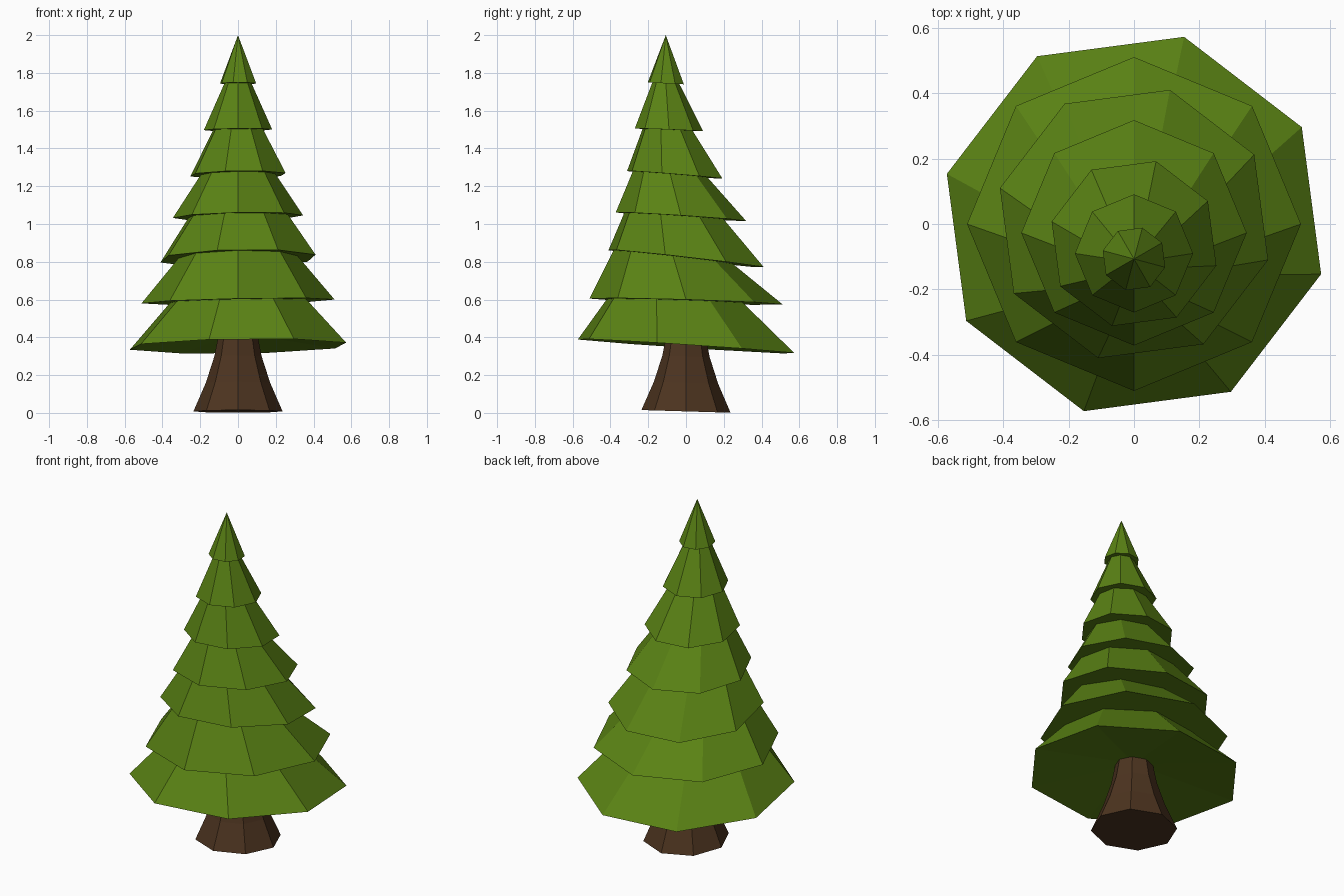
import bpy, bmesh
from math import radians, sin, cos

if "Cube" in bpy.data.objects:
    bpy.data.objects.remove(bpy.data.objects["Cube"])

SIDES = 8


def material(name, color):
    m = bpy.data.materials.new(name)
    m.diffuse_color = (*color, 1)
    m.use_nodes = True
    m.node_tree.nodes["Principled BSDF"].inputs["Base Color"].default_value = m.diffuse_color
    return m


def ring(r, y, z, slope_x=0, slope_y=0, turn=0):
    """Octagon around (0, y), tilted on a plane that passes z above the origin."""
    pts = []
    for i in range(SIDES):
        a = radians(turn + 360 * i / SIDES)
        px, py = r * cos(a), y + r * sin(a)
        pts.append((px, py, z + slope_x * px + slope_y * py))
    return pts


def loft(name, rings, mat, tip=None):
    """Skin a stack of rings; close the top with a cap or a pointed tip."""
    bm = bmesh.new()
    loops = [[bm.verts.new(p) for p in pts] for pts in rings]
    for low, high in zip(loops, loops[1:]):
        for i in range(SIDES):
            j = (i + 1) % SIDES
            bm.faces.new((low[i], low[j], high[j], high[i]))
    bm.faces.new(loops[0][::-1])
    if tip:
        t = bm.verts.new(tip)
        for i in range(SIDES):
            bm.faces.new((loops[-1][i], loops[-1][(i + 1) % SIDES], t))
    else:
        bm.faces.new(loops[-1])
    bmesh.ops.recalc_face_normals(bm, faces=bm.faces)
    me = bpy.data.meshes.new(name)
    bm.to_mesh(me)
    bm.free()
    me.materials.append(mat)
    ob = bpy.data.objects.new(name, me)
    bpy.context.collection.objects.link(ob)
    return ob


bark = material("bark", (0.073, 0.034, 0.014))
needles = material("needles", (0.102, 0.225, 0.007))

# Flared trunk: radius, height
trunk = [(0.236, 0.008), (0.17, 0.16), (0.125, 0.30), (0.10, 0.43)]
loft("trunk", [ring(r, 0, z, 0, -0.03) for r, z in trunk], bark)

# Branch tiers: rim radius, rim centre y, rim z, slope x, slope y, neck radius, neck centre y
tiers = [
    (0.593, 0.0, 0.353, 0.015, -0.066, 0.37, -0.06),
    (0.511, 0.0, 0.590, 0.02, -0.03, 0.312, -0.07),
    (0.425, 0.0, 0.817, 0.02, -0.113, 0.27, -0.065),
    (0.345, -0.027, 1.037, 0.02, -0.065, 0.195, -0.085),
    (0.261, -0.06, 1.256, 0.015, -0.08, 0.135, -0.098),
    (0.181, -0.09, 1.495, 0.01, -0.04, 0.07, -0.107),
    (0.099, -0.107, 1.739, 0.0, -0.05, 0, 0),
]
for i, (r, y, z, sx, sy, neck_r, neck_y) in enumerate(tiers):
    turn = 0 if i % 2 else 30   # alternate tiers are twisted
    rings = [ring(r, y, z, sx, sy, turn)]
    if i == 0:
        # Hollowed underside around the trunk
        rings.insert(0, ring(0.09, y, z + 0.06, sx, sy, turn))
    tip = (0, -0.107, 2.0)
    if i + 1 < len(tiers):
        # Neck meets the underside of the tier above
        _, _, nz, nsx, nsy, _, _ = tiers[i + 1]
        rings.append(ring(neck_r, neck_y, nz + 0.004, nsx, nsy, turn))
        tip = None
    loft(f"branch_tier_{i + 1}", rings, needles, tip)
